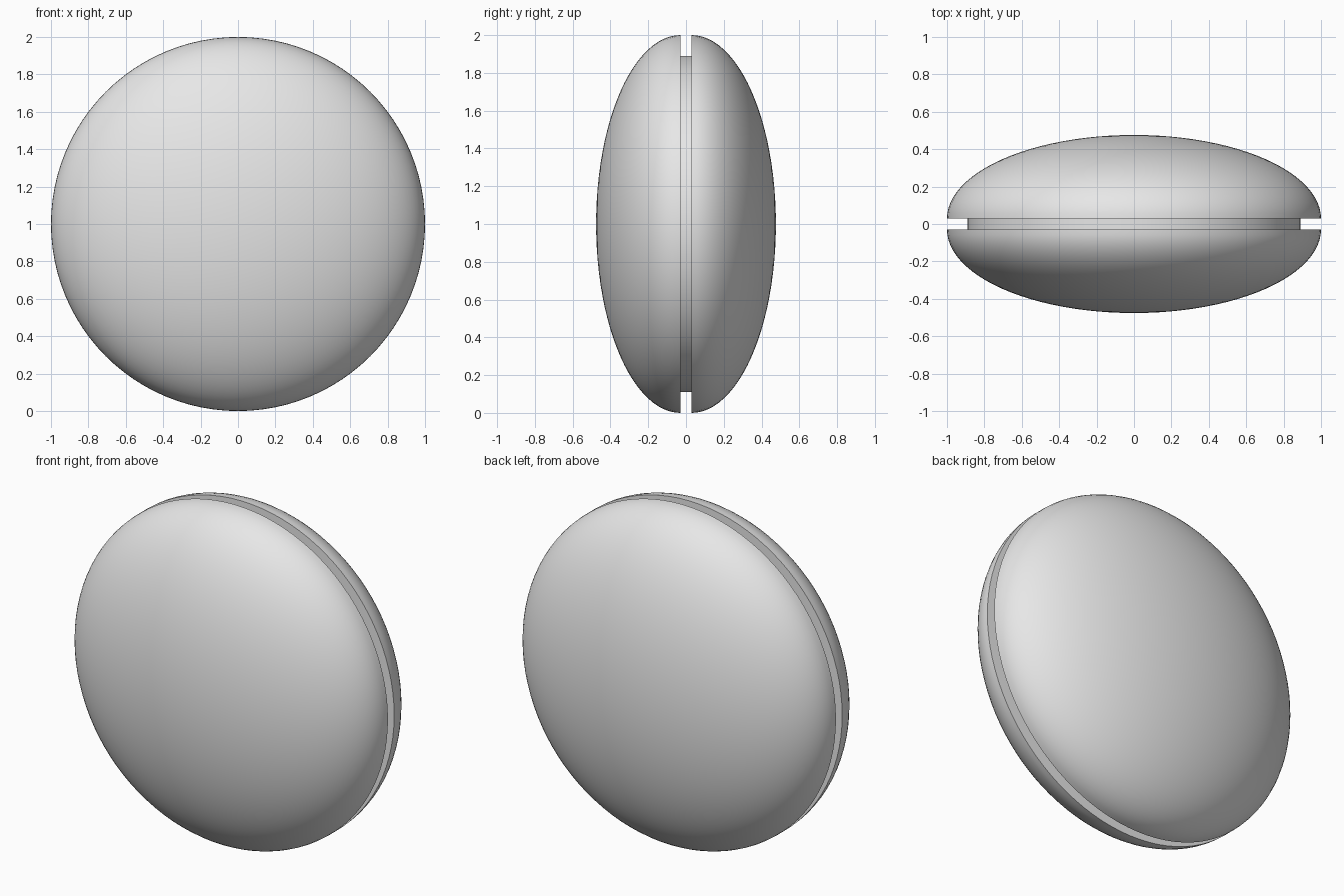
import bpy, bmesh, math
from mathutils import Matrix

if "Cube" in bpy.data.objects:
    bpy.data.objects.remove(bpy.data.objects["Cube"])

GAP = 0.029      # half width of the groove
BULGE = 0.447    # height of each domed half
SEGMENTS = 96

grey = bpy.data.materials.new("light grey")
grey.diffuse_color = (0.8, 0.8, 0.8, 1.0)
grey.use_nodes = True
grey.node_tree.nodes["Principled BSDF"].inputs["Base Color"].default_value = grey.diffuse_color


def finish(name, bm, matrix):
    """Turn a z-axis bmesh into a smooth object placed by matrix."""
    bmesh.ops.transform(bm, matrix=matrix, verts=bm.verts)
    bmesh.ops.recalc_face_normals(bm, faces=bm.faces)
    mesh = bpy.data.meshes.new(name)
    bm.to_mesh(mesh)
    bm.free()
    mesh.materials.append(grey)
    obj = bpy.data.objects.new(name, mesh)
    bpy.context.collection.objects.link(obj)
    bpy.ops.object.select_all(action='DESELECT')
    obj.select_set(True)
    bpy.context.view_layer.objects.active = obj
    bpy.ops.object.shade_smooth_by_angle(angle=math.radians(35))
    return obj


def shell(name, side):
    """Flattened half ellipsoid with a flat inner face; side -1 front, 1 back."""
    bm = bmesh.new()
    bmesh.ops.create_uvsphere(bm, u_segments=SEGMENTS, v_segments=48, radius=1.0)
    lower = [v for v in bm.verts if v.co.z < -1e-4]
    bmesh.ops.delete(bm, geom=lower, context='VERTS')
    rim = [e for e in bm.edges if e.is_boundary]
    bmesh.ops.contextual_create(bm, geom=rim)
    place = (Matrix.Translation((0, side * GAP, 1))
             @ Matrix.Rotation(-side * math.pi / 2, 4, 'X')
             @ Matrix.Diagonal((1, 1, BULGE, 1)))
    return finish(name, bm, place)


# Two domed halves
shell("front_shell", -1)
shell("back_shell", 1)

# Recessed disc joining the halves, sunk slightly into both
core = bmesh.new()
bmesh.ops.create_cone(core, cap_ends=True, segments=SEGMENTS,
                      radius1=0.89, radius2=0.89, depth=2 * GAP + 0.02)
finish("centre_disc", core,
       Matrix.Translation((0, 0, 1)) @ Matrix.Rotation(math.pi / 2, 4, 'X'))
